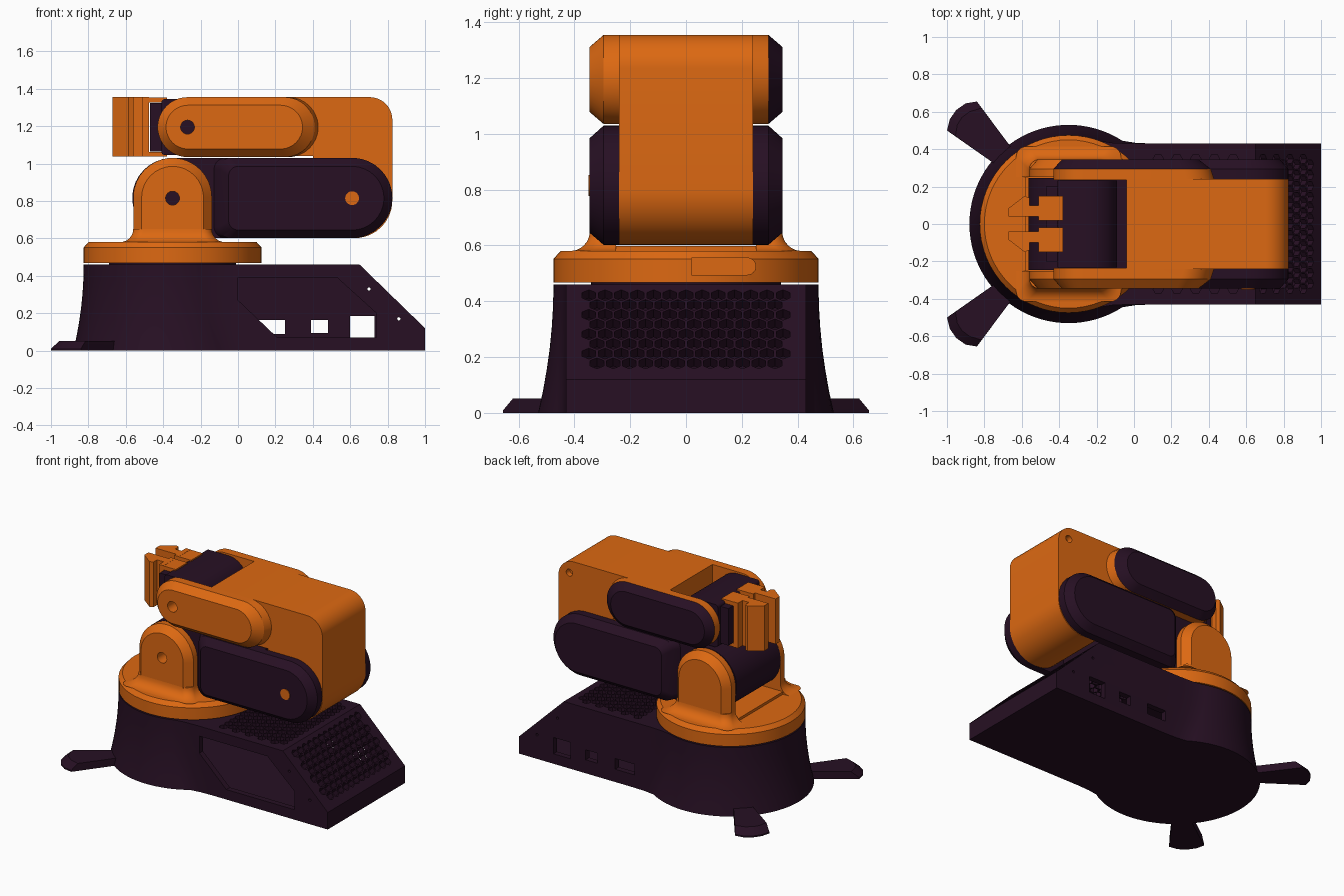
import bpy, bmesh
from math import sin, cos, tan, pi, asin
from mathutils import Vector

if "Cube" in bpy.data.objects:
    bpy.data.objects.remove(bpy.data.objects["Cube"])

def material(name, rgb):
    m = bpy.data.materials.new(name)
    m.diffuse_color = (*rgb, 1)
    m.use_nodes = True
    m.node_tree.nodes["Principled BSDF"].inputs["Base Color"].default_value = m.diffuse_color
    return m

ORANGE = material("orange", (0.72, 0.14, 0.006))
DARK = material("dark", (0.02, 0.005, 0.017))

# ---------- helpers ----------
def outline(corners, n=10):
    """2D polygon from (a, b, fillet radius) corners."""
    pts = []
    for i, (a, b, r) in enumerate(corners):
        p = Vector((a, b))
        if r == 0:
            pts.append(p)
            continue
        u = (Vector(corners[i - 1][:2]) - p).normalized()
        v = (Vector(corners[(i + 1) % len(corners)][:2]) - p).normalized()
        half = u.angle(v) / 2
        c = p + (u + v).normalized() * r / sin(half)
        d0, d1 = p + u * r / tan(half) - c, p + v * r / tan(half) - c
        pts += [c + d0.lerp(d1, k / n).normalized() * r for k in range(n + 1)]
    return pts

def rect(x0, x1, z0, z1, bl=0, br=0, tr=0, tl=0):
    return outline([(x0, z0, bl), (x1, z0, br), (x1, z1, tr), (x0, z1, tl)])

def at_y(pts, y):
    return [(p[0], y, p[1]) for p in pts]

def at_z(pts, z):
    return [(p[0], p[1], z) for p in pts]

def prism(pts, y0, y1):
    return [at_y(pts, y0), at_y(pts, y1)]

def box(x0, x1, y0, y1, z0, z1):
    return prism(rect(x0, x1, z0, z1), y0, y1)

def circle(cx, cy, r, n=64):
    return [(cx + r * cos(2 * pi * k / n), cy + r * sin(2 * pi * k / n)) for k in range(n)]

def part(name, mat, *lofts):
    """Each loft is a list of equal-length rings, skinned and capped."""
    bm = bmesh.new()
    for rings in lofts:
        vs = [[bm.verts.new(p) for p in ring] for ring in rings]
        n = len(vs[0])
        for a, b in zip(vs, vs[1:]):
            for i in range(n):
                j = (i + 1) % n
                bm.faces.new((a[i], a[j], b[j], b[i]))
        bm.faces.new(vs[0][::-1])
        bm.faces.new(vs[-1])
    bmesh.ops.remove_doubles(bm, verts=bm.verts, dist=1e-5)
    bmesh.ops.recalc_face_normals(bm, faces=bm.faces)
    me = bpy.data.meshes.new(name)
    bm.to_mesh(me)
    bm.free()
    me.materials.append(mat)
    ob = bpy.data.objects.new(name, me)
    bpy.context.collection.objects.link(ob)
    return ob

def cut(ob, cutter):
    mod = ob.modifiers.new("cut", 'BOOLEAN')
    mod.operation, mod.solver, mod.object = 'DIFFERENCE', 'EXACT', cutter
    bpy.context.view_layer.objects.active = ob
    bpy.ops.object.modifier_apply(modifier=mod.name)
    bpy.data.objects.remove(cutter)

# ---------- base housing: round tower blending into a sloped box ----------
CX = -0.35

def base_section(z, inset):
    r = 0.475 + 0.055 * (1 - z / 0.46) ** 2 - inset
    w = 0.43 - inset
    a0 = asin((w + 0.015) / r)
    arc = [(CX + r * cos(a), r * sin(a))
           for a in (a0 + (2 * pi - 2 * a0) * k / 60 for k in range(61))]
    xe, end = CX + r * cos(a0), 1 - inset
    side = [(end, w), (xe + 0.16, w), (xe + 0.07, w + 0.004)]
    return at_z(side + arc + [(x, -y) for x, y in side[::-1]], z)

def base_solid(name, inset, z0, z1, shift):
    ob = part(name, DARK, [base_section(z0 + (z1 - z0) * k / 6, inset) for k in range(7)])
    wedge = [(0.65 - shift - 0.35, 0.46 + 0.34), (0.65 - shift + 0.7, 0.46 - 0.68), (1.6, 0.8)]
    cut(ob, part("slope_cutter", DARK, prism(wedge, -0.7, 0.7)))
    return ob

base = base_solid("base_housing", 0, 0, 0.46, 0)
cut(base, base_solid("base_cavity", 0.04, 0.03, 0.42, 0.06))

# hexagonal vents on the top and the slope, side opening, rear ports, screw holes
def hexagon(c, v, n):
    u = Vector((0, 1, 0))
    ring = [c + 0.028 * (u * cos(pi / 6 + pi / 3 * k) + v * sin(pi / 6 + pi / 3 * k)) for k in range(6)]
    return [[p - n * 0.06 for p in ring], [p + n * 0.06 for p in ring]]

vents = []
down, up = Vector((0.35, 0, -0.34)).normalized(), Vector((0.34, 0, 0.35)).normalized()
for start, v, n, rows in ((Vector((0.65, 0, 0.46)) + down * 0.055, down, up, 8),
                          (Vector((0.13, 0, 0.46)), Vector((1, 0, 0)), Vector((0, 0, 1)), 10)):
    for row in range(rows):
        cols = 13 - row % 2
        for c in range(cols):
            y = (c - (cols - 1) / 2) * 0.058
            vents.append(hexagon(start + v * 0.05 * row + Vector((0, y, 0)), v, n))
opening = [(0, 0.39), (0.53, 0.39), (0.74, 0.2), (0.74, 0.07), (0.21, 0.07), (0, 0.27)]
ports = [box(x0, x1, 0.36, 0.5, z0, z1) for x0, x1, z0, z1 in
         ((0.1, 0.25, 0.09, 0.165), (0.39, 0.48, 0.095, 0.165), (0.6, 0.73, 0.07, 0.185))]
screws = [prism(circle(x, z, 0.009, 12), y - 0.07, y + 0.07)
          for x, z in ((0.7, 0.33), (0.86, 0.17)) for y in (-0.42, 0.42)]
cut(base, part("vent_cutter", DARK, *vents, *ports, *screws, prism(opening, -0.5, -0.36)))

# stabilising feet
for s, side in ((-1, "front"), (1, "back")):
    foot = [(-0.62, 0.36), (-0.70, 0.29), (-1.0, 0.5), (-0.985, 0.56), (-0.95, 0.61),
            (-0.9, 0.645), (-0.84, 0.655)]
    top = [(-0.62, 0.36), (-0.70, 0.29), (-0.955, 0.47), (-0.945, 0.53), (-0.92, 0.57),
           (-0.88, 0.60), (-0.815, 0.62)]
    part(side + "_foot", DARK, [at_z([(x, s * y) for x, y in f], z)
                                for f, z in ((foot, 0), (foot, 0.01), (top, 0.052))])

# ---------- turntable ----------
part("turntable_bearing", DARK, [at_z(circle(CX, 0, 0.34), z) for z in (0.45, 0.48)])
table = part("turntable", ORANGE, [at_z(circle(CX, 0, r), z)
             for r, z in ((0.475, 0.468), (0.475, 0.552), (0.45, 0.58))])
slot = [(x, y, z) for x in (-0.02, 0.2) for y, z in
        outline([(0.02, 0.495, 0), (0.25, 0.495, 0.03), (0.25, 0.555, 0.03), (0.02, 0.555, 0)], 6)]
half = len(slot) // 2
cut(table, part("slot_cutter", ORANGE, [slot[:half], slot[half:]]))
part("shoulder_platform", ORANGE, box(-0.58, -0.12, -0.3, 0.3, 0.57, 0.598))

# shoulder brackets with flared skirts
for s, side in ((-1, "front"), (1, "back")):
    full = rect(-0.56, -0.14, 0.575, 1.03, tr=0.21, tl=0.21)
    face = rect(-0.515, -0.185, 0.575, 0.985, tr=0.165, tl=0.165)
    skirt = []
    for k in range(7):
        a = pi / 2 * k / 6
        o, z = 0.07 * (1 - sin(a)), 0.65 - 0.07 * cos(a)
        ring = rect(-0.56 - o, -0.14 + o, 0.25, 0.345 + o, tr=0.055, tl=0.055)
        skirt.append(at_z([(x, s * y) for x, y in ring], z))
    bracket = part(side + "_shoulder_bracket", ORANGE,
                   [at_y(full, s * 0.25), at_y(full, s * 0.295), at_y(face, s * 0.345)])
    part(side + "_bracket_skirt", ORANGE, skirt)
    if s < 0:
        cut(bracket, part("hole_cutter", DARK, prism(circle(CX, 0.815, 0.037, 24), -0.4, -0.2)))

# ---------- lower arm ----------
part("lower_arm_core", DARK, prism(rect(-0.565, 0.38, 0.602, 1.03, bl=0.213, tl=0.213), -0.245, 0.245))
for s, side in ((-1, "front"), (1, "back")):
    part(side + "_lower_arm_plate", DARK, [
        at_y(rect(-0.13, 0.825, 0.602, 1.03, 0.06, 0.213, 0.213, 0.06), s * 0.241),
        at_y(rect(-0.10, 0.825, 0.602, 1.03, 0.06, 0.213, 0.213, 0.06), s * 0.295),
        at_y(rect(-0.05, 0.78, 0.645, 0.985, 0.05, 0.169, 0.169, 0.05), s * 0.345)])
part("elbow_bolt", ORANGE, prism(circle(0.61, 0.815, 0.037, 24), -0.349, -0.33))

# ---------- forearm: L-shaped body with the elbow block ----------
forearm = part("forearm_body", ORANGE, prism(outline([
    (-0.04, 1.04, 0), (0.4, 1.04, 0), (0.4, 0.602, 0.2), (0.825, 0.602, 0.2),
    (0.825, 1.355, 0.12), (-0.04, 1.355, 0)]), -0.24, 0.24))
cut(forearm, part("hole_cutter", ORANGE, prism(circle(0.74, 1.27, 0.025, 24), 0.2, 0.3)))

def capsule(x0, x1, r):
    return rect(x0, x1, 1.195 - r, 1.195 + r, r * 0.999, r * 0.999, r * 0.999, r * 0.999)

cap_rings = [(capsule(-0.43, 0.43, 0.16), 0.236), (capsule(-0.43, 0.41, 0.16), 0.295),
             (capsule(-0.385, 0.345, 0.117), 0.345)]
cheek = part("front_forearm_cheek", ORANGE, [at_y(c, -y) for c, y in cap_rings])
cut(cheek, part("hole_cutter", DARK, prism(circle(-0.27, 1.195, 0.037, 24), -0.4, -0.2)))
part("back_forearm_cheek", ORANGE, [at_y(c, y) for c, y in cap_rings[:2]])
part("back_forearm_cover", DARK, [at_y(c, y) for c, y in cap_rings[1:]])

# ---------- wrist and gripper ----------
part("wrist", DARK, prism(rect(-0.41, -0.09, 1.045, 1.345, 0.02, 0.149, 0.149, 0.02), -0.232, 0.232))
part("gripper_rail", DARK, box(-0.47, -0.40, -0.2, 0.2, 1.065, 1.325))
for s, side in ((-1, "front"), (1, "back")):
    finger = [(-0.67, 0.04), (-0.67, 0.085), (-0.585, 0.15), (-0.56, 0.14), (-0.56, 0.1),
              (-0.51, 0.1), (-0.51, 0.15), (-0.475, 0.15), (-0.475, 0.02), (-0.51, 0.02),
              (-0.51, 0.04)]
    part(side + "_gripper_finger", ORANGE,
         [at_z([(x, s * y) for x, y in finger], z) for z in (1.037, 1.355)])
    y0, y1 = sorted((s * 0.02, s * 0.15))
    part(side + "_gripper_clips", ORANGE,
         box(-0.48, -0.38, y0, y1, 1.327, 1.354), box(-0.48, -0.38, y0, y1, 1.038, 1.063))

# ---------- smooth the round parts, keep edges sharp ----------
bpy.ops.object.select_all(action='SELECT')
bpy.ops.object.shade_smooth_by_angle(angle=0.5)
